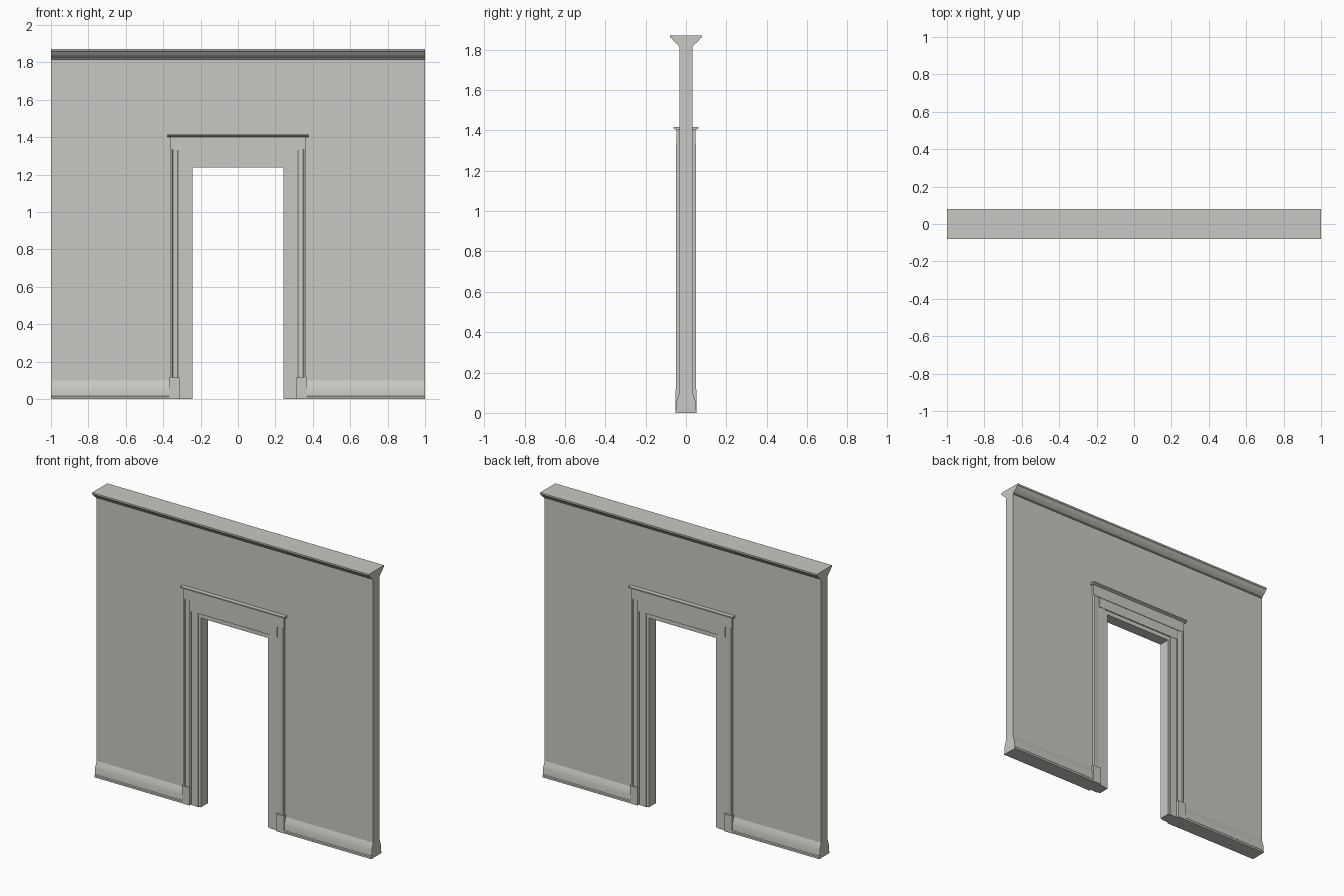
import bpy, bmesh
from mathutils import Vector

if "Cube" in bpy.data.objects:
    bpy.data.objects.remove(bpy.data.objects["Cube"])

plaster = bpy.data.materials.new("warm_grey_plaster")
plaster.diffuse_color = (0.59, 0.575, 0.54, 1)
plaster.use_nodes = True
plaster.node_tree.nodes["Principled BSDF"].inputs["Base Color"].default_value = plaster.diffuse_color

# axis -> how a section point (u, v) at depth d maps to x, y, z
PLACE = {
    'X': lambda u, v, d: (d, u, v),   # section in y-z, run along x
    'Y': lambda u, v, d: (u, d, v),   # section in x-z, run along y
    'Z': lambda u, v, d: (u, v, d),   # section in x-y, run along z
}


def prism(name, section, axis, start, end, smooth=False):
    """Extrude a closed 2D section between start and end along an axis."""
    bm = bmesh.new()
    place = PLACE[axis]
    face = bm.faces.new([bm.verts.new(place(u, v, start)) for u, v in section])
    out = bmesh.ops.extrude_face_region(bm, geom=[face])
    shift = Vector(place(0, 0, end - start))
    for v in out['geom']:
        if isinstance(v, bmesh.types.BMVert):
            v.co += shift
    bmesh.ops.recalc_face_normals(bm, faces=bm.faces)
    mesh = bpy.data.meshes.new(name)
    bm.to_mesh(mesh)
    bm.free()
    mesh.materials.append(plaster)
    obj = bpy.data.objects.new(name, mesh)
    bpy.context.collection.objects.link(obj)
    if smooth:
        bpy.context.view_layer.objects.active = obj
        obj.select_set(True)
        bpy.ops.object.shade_smooth_by_angle(angle=0.6)
        obj.select_set(False)
    return obj


def both(half):
    """Mirror a half outline (listed along one side) into a closed section."""
    return half + [(-u, v) for u, v in reversed(half)]


def box(name, x0, x1, z0, z1, y):
    return prism(name, [(x0, z0), (x1, z0), (x1, z1), (x0, z1)], 'Y', -y, y)


WALL = 0.032          # half thickness of the wall
OUT = 0.362           # outer edge of the door trim
BASE = 0.10           # baseboard height
CORNICE = 1.815       # underside of the cornice

# Wall with the doorway left open
prism("wall", both([(0.26, 1.265), (0.26, 0), (OUT, 0), (OUT, BASE),
                    (1, BASE), (1, CORNICE)]), 'Y', -WALL, WALL)

# Cornice, the same moulding on both faces
prism("cornice", both([(WALL, CORNICE), (0.038, 1.818), (0.038, 1.823),
                       (0.044, 1.828), (0.052, 1.834), (0.062, 1.843),
                       (0.069, 1.853), (0.072, 1.857), (0.079, 1.860),
                       (0.079, 1.871)]), 'X', -1, 1, True)

# Door lining around the opening
prism("door_lining", both([(0.243, 1.237), (0.243, 0), (0.26, 0),
                           (0.26, 1.265)]), 'Y', -0.036, 0.036)

for side, s in (("left", -1), ("right", 1)):
    # Baseboard
    prism(side + "_baseboard", both([(0.052, 0), (0.052, 0.012), (0.048, 0.017),
                                     (0.046, 0.06), (0.041, 0.075),
                                     (0.036, 0.09), (WALL, BASE)]),
          'X', s * OUT, s, True)
    # Moulded casing leg
    casing = [(0.361, 0), (0.361, 0.050), (0.352, 0.050), (0.348, 0.045),
              (0.327, 0.043), (0.322, 0.039), (0.312, 0.039), (0.312, 0)]
    casing += [(u, -v) for u, v in reversed(casing[1:-1])]
    prism(side + "_casing", [(s * u, v) for u, v in casing], 'Z', 0.115, 1.335)
    # Flat inner leg and the plinth block under the casing
    box(side + "_inner_leg", s * 0.26, s * 0.302, 0, 1.265, 0.041)
    box(side + "_inner_bead", s * 0.302, s * 0.312, 0, 1.265, 0.037)
    box(side + "_plinth_block", s * 0.312, s * 0.368, 0, 0.115, 0.053)

# Head of the door trim: lintel board, frieze and cap
box("lintel_board", -0.312, 0.312, 1.265, 1.33, 0.043)
box("frieze", -0.363, 0.363, 1.33, 1.404, 0.046)
prism("trim_cap", both([(0.046, 1.402), (0.053, 1.405), (0.061, 1.409),
                        (0.061, 1.417)]), 'X', -0.376, 0.376)
